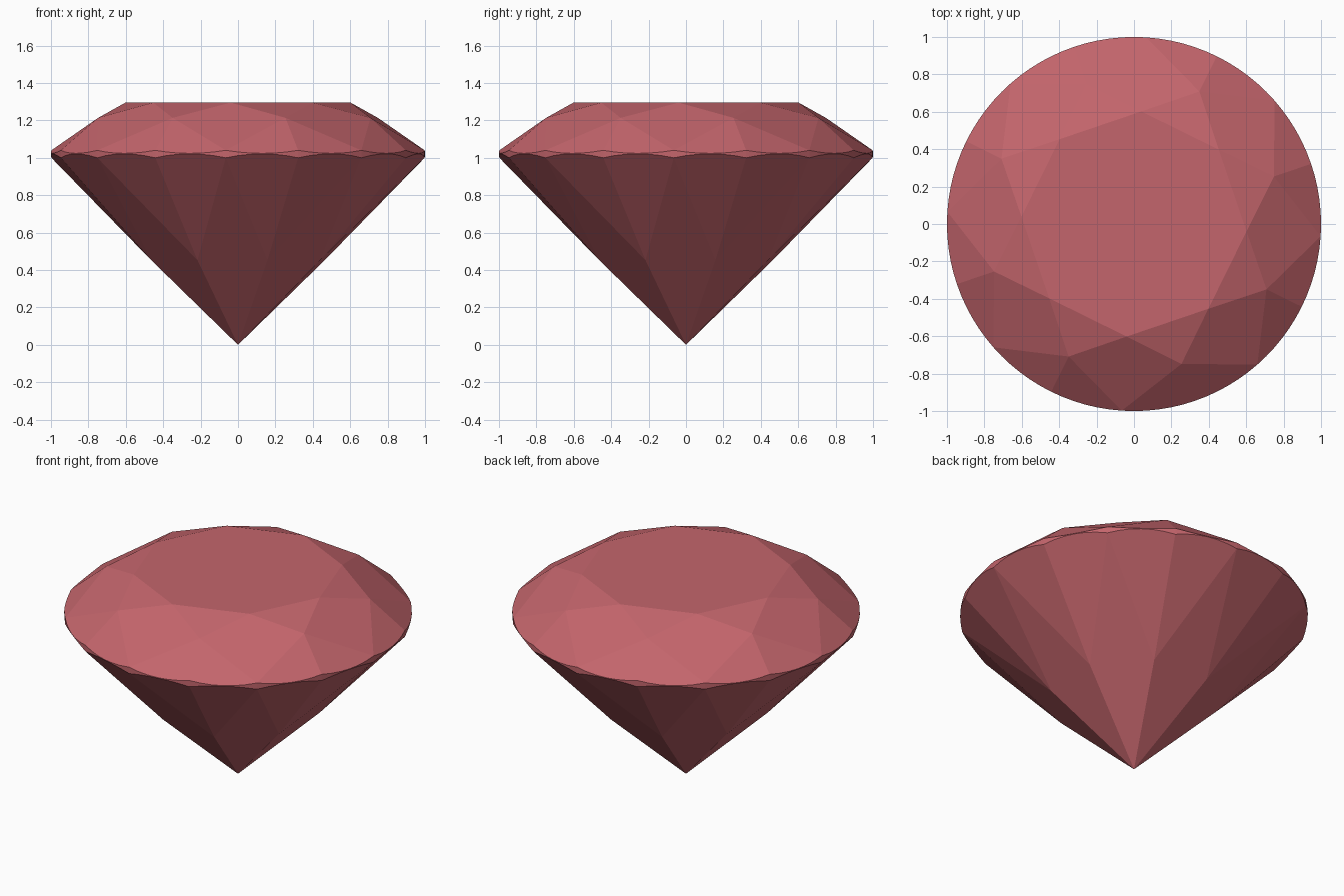
import bpy, bmesh
from math import sin, cos, radians

if "Cube" in bpy.data.objects:
    bpy.data.objects.remove(bpy.data.objects["Cube"])

TURN = -3.75                  # rotation of the whole cut, degrees
TABLE_Z, TABLE_R = 1.295, 0.603
TOP_Z, LOW_Z = 1.04, 1.0      # girdle heights at the 16 facet corners
STAR_R, PAV_R = 0.79, 0.49    # facet meeting points on crown and pavilion
MID = cos(radians(11.25))
HALF = cos(radians(22.5))


def point(r, deg, z):
    a = radians(deg + TURN)
    return (r * cos(a), r * sin(a), z)


# Meeting points lie on the main facet planes
star_z = TABLE_Z - (TABLE_Z - TOP_Z) / (1 - TABLE_R) * (STAR_R * HALF - TABLE_R)
pav_z = LOW_Z * PAV_R * HALF
crown_slope = (star_z - TOP_Z) / (MID * (1 - STAR_R))
pav_slope = (LOW_Z - pav_z) / (MID * (1 - PAV_R))

# Culet, table, star tips and pavilion tips
pts = [(0, 0, 0)]
for i in range(8):
    pts += [point(TABLE_R, 45 * i, TABLE_Z),
            point(STAR_R, 45 * i + 22.5, star_z),
            point(PAV_R, 45 * i + 22.5, pav_z)]

# Scalloped girdle: round rim cut by the 16 upper and 16 lower facets
for i in range(96):
    deg = 3.75 * i
    d = cos(radians(deg % 22.5 - 11.25)) - MID
    pts += [point(1, deg, TOP_Z - crown_slope * d),
            point(1, deg, LOW_Z + pav_slope * d)]

# Wrap the points and merge coplanar triangles into flat facets
bm = bmesh.new()
for p in pts:
    bm.verts.new(p)
bmesh.ops.convex_hull(bm, input=bm.verts[:])
bmesh.ops.delete(bm, geom=[v for v in bm.verts if not v.link_faces], context='VERTS')
bmesh.ops.dissolve_limit(bm, angle_limit=radians(0.4), verts=bm.verts[:], edges=bm.edges[:])
bmesh.ops.recalc_face_normals(bm, faces=bm.faces[:])

mesh = bpy.data.meshes.new("cut_gem")
bm.to_mesh(mesh)
bm.free()
gem = bpy.data.objects.new("cut_gem", mesh)
bpy.context.collection.objects.link(gem)

mat = bpy.data.materials.new("red_stone")
mat.diffuse_color = (0.55, 0.13, 0.15, 1)
mat.use_nodes = True
mat.node_tree.nodes["Principled BSDF"].inputs["Base Color"].default_value = mat.diffuse_color
mesh.materials.append(mat)
